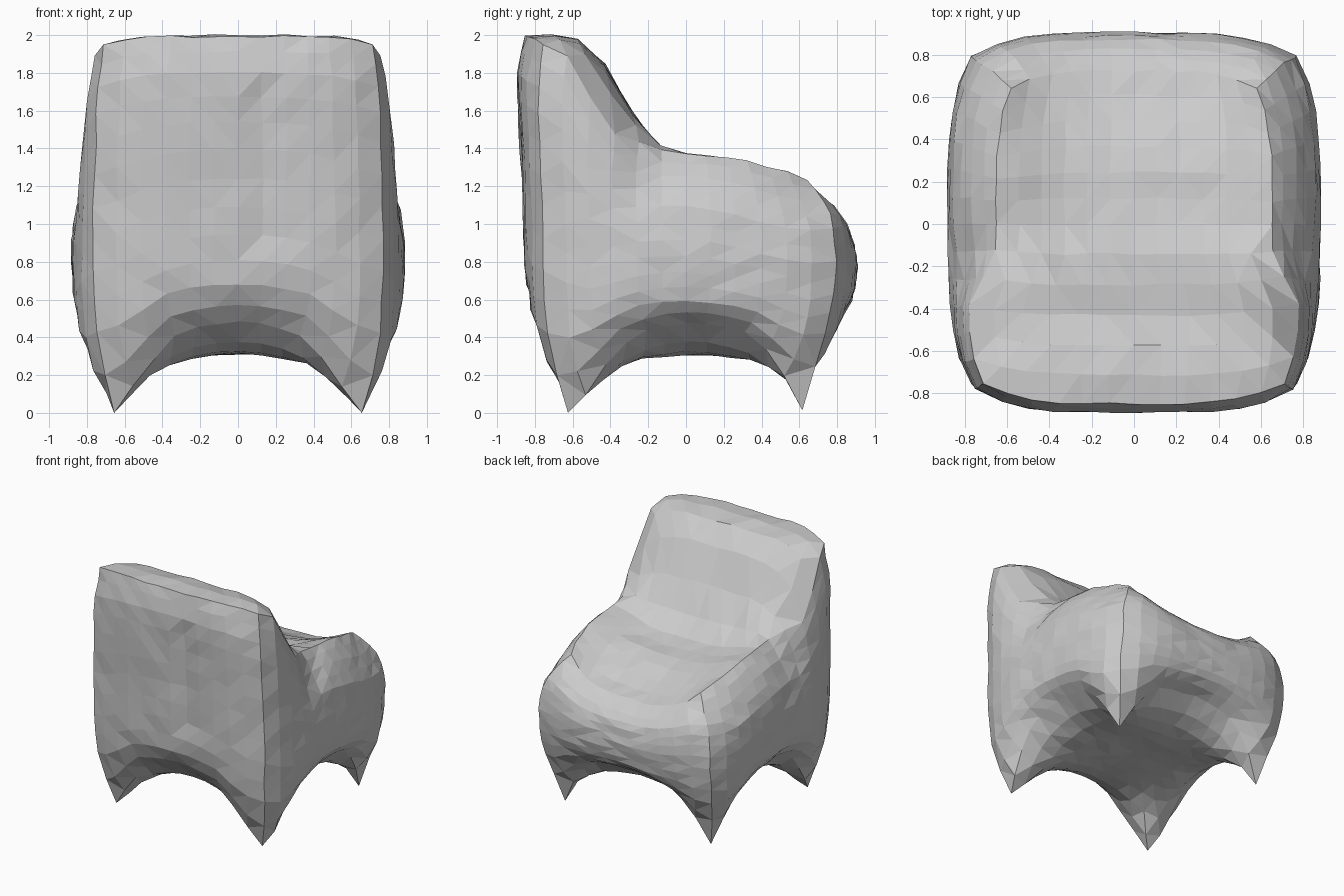
import bpy, bmesh, math, random
from mathutils import Vector

random.seed(4)
if "Cube" in bpy.data.objects:
    bpy.data.objects.remove(bpy.data.objects["Cube"])


def curve(points, a):
    """Piecewise linear profile lookup."""
    if a <= points[0][0]:
        return points[0][1]
    for (a0, b0), (a1, b1) in zip(points, points[1:]):
        if a <= a1:
            return b0 + (b1 - b0) * (a - a0) / (a1 - a0)
    return points[-1][1]


def ramp(a, lo, hi):
    """Smooth step from 0 at lo to 1 at hi."""
    t = min(1, max(0, (a - lo) / (hi - lo)))
    return t * t * (3 - 2 * t)


# Half-sizes of the body from its lower rim (0) to its upper rim (1)
ARM_SIDE = [(0, .745), (.1, .86), (.25, .88), (.5, .88), (.7, .86), (.85, .79), (1, .66)]
BACK_SIDE = [(0, .745), (.1, .86), (.25, .88), (.5, .875), (.85, .855), (1, .81)]
BACKREST = [(0, .71), (.1, .84), (.25, .86), (.5, .87), (.85, .9), (1, .86)]
SEAT_END = [(0, .7), (.1, .84), (.25, .89), (.45, .91), (.65, .9), (.8, .87),
            (.92, .8), (1, .73)]
# Height of the top along y: tall backrest, then armrests
TOP = [(-.62, 2), (-.5, 1.96), (-.38, 1.78), (-.25, 1.54), (-.13, 1.44),
       (0, 1.38), (.3, 1.36), (.7, 1.26)]


def top_height(u, x, y):
    seat = max(0, 1 - abs(x / .62) ** 3) * ramp(y, -.4, .1)
    rim = .05 * abs(u) ** 6 if y < -.35 else 0
    flare = .12 * abs(x / .75) ** 6            # backrest thins towards its sides
    return curve(TOP, y + flare) - (.13 + .07 * ramp(y, .2, .7)) * seat - rim


def bottom_height(u, v, x, y):
    d = math.hypot(abs(x) - .655, abs(y) - .61)
    if y < 0:                                   # blunter feet under the backrest
        d = max(0, d - .06)
    edge = max(abs(u), abs(v)) ** 5
    return .32 * (1 - math.exp(-d / .2)) + .18 * edge * min(1, d / .28)


def shape(p):
    u, v, w = p
    t = (w + 1) / 2
    t = t * t * (3 - 2 * t) * .4 + t * .6      # closer rows near both rims
    back = 1 - ramp(v, -.5, 0)
    half = back * curve(BACK_SIDE, t) + (1 - back) * curve(ARM_SIDE, t)
    x = u * (1 - .12 * v ** 4) * half
    y = v * (1 - .12 * u ** 4) * curve(BACKREST if v < 0 else SEAT_END, t)
    lo, hi = bottom_height(u, v, x, y), top_height(u, x, y)
    z = lo + (hi - lo) * t
    # hollow where the armrests meet the backrest
    x *= 1 - .07 * math.exp(-((y + .2) / .15) ** 2) * ramp(z, .9, 1.3)
    # shallow vertical crease on the outside of the backrest
    if v < -.9 and .9 < z < 1.8:
        y += .035 * math.exp(-((x - .16) / .08) ** 2)
    return Vector((x, y, z))


# Chair body: one soft box moulded into backrest, arms, seat and legs
bm = bmesh.new()
bmesh.ops.create_cube(bm, size=2)
bmesh.ops.subdivide_edges(bm, edges=bm.edges[:], cuts=11, use_grid_fill=True)
soft = [v for v in bm.verts if sum(abs(c) > .99 for c in v.co) < 3]
for vert in bm.verts:
    vert.co = shape(vert.co)
# Round the rims, keep the foot tips, and leave the faces a little uneven
bmesh.ops.smooth_vert(bm, verts=soft, factor=.3,
                      use_axis_x=True, use_axis_y=True, use_axis_z=True)
for vert in soft:
    vert.co += Vector([random.uniform(-.006, .006) for _ in range(3)])
bmesh.ops.triangulate(bm, faces=bm.faces[:], quad_method='SHORT_EDGE')
bmesh.ops.recalc_face_normals(bm, faces=bm.faces[:])
mesh = bpy.data.meshes.new("chair_body")
bm.to_mesh(mesh)
bm.free()
chair = bpy.data.objects.new("chair_body", mesh)
bpy.context.collection.objects.link(chair)

# Plain grey material
grey = bpy.data.materials.new("plain_grey")
grey.use_nodes = True
grey.diffuse_color = (.6, .6, .6, 1)
grey.node_tree.nodes["Principled BSDF"].inputs["Base Color"].default_value = (.6, .6, .6, 1)
mesh.materials.append(grey)
